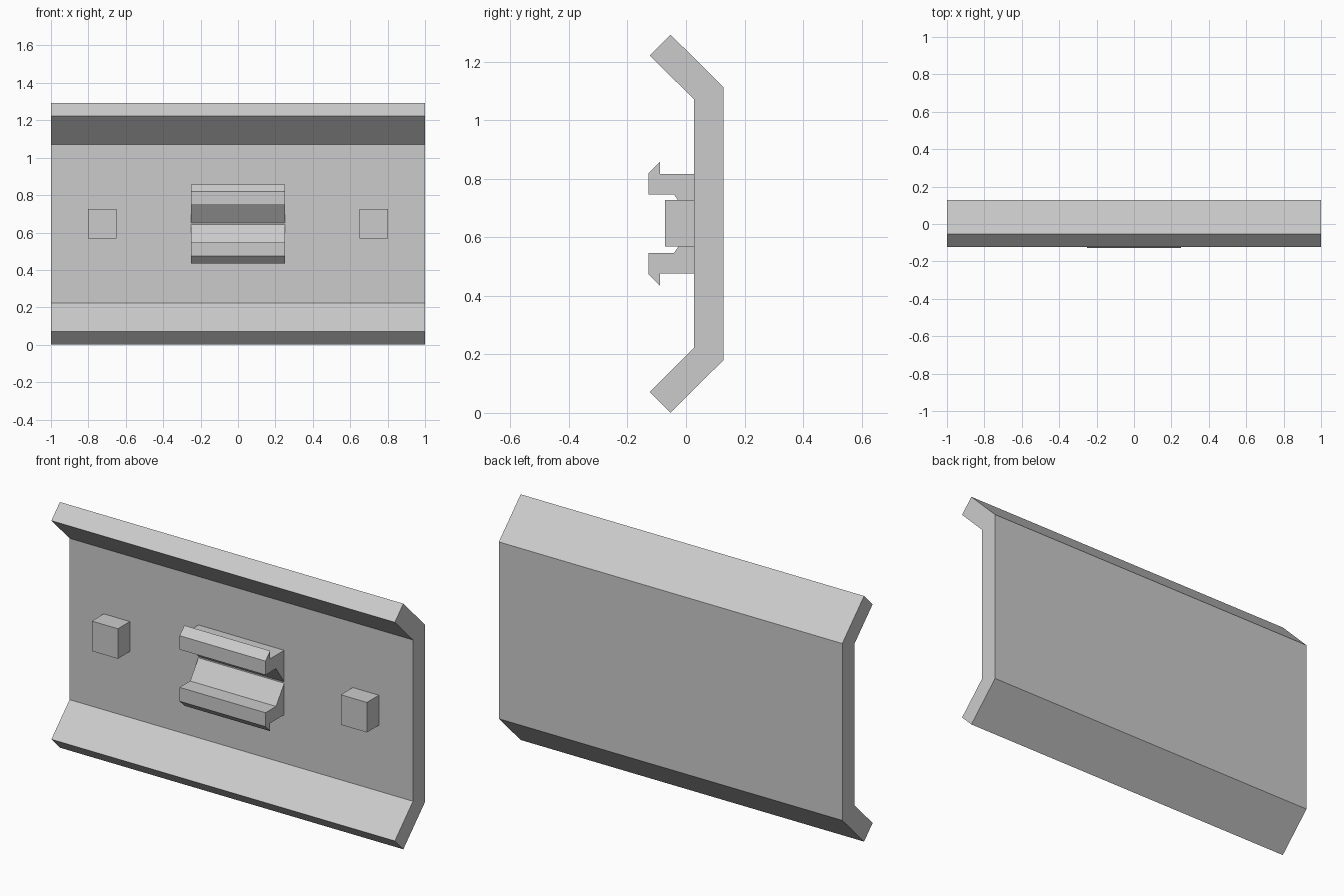
import bpy
import bmesh

cube = bpy.data.objects.get("Cube")
if cube:
    bpy.data.objects.remove(cube, do_unlink=True)

MID_Z = 0.6465      # height of the horizontal mirror plane
FACE_Y = 0.0275     # front face of the panel

grey = bpy.data.materials.new("light grey")
grey.use_nodes = True
grey.diffuse_color = (0.6, 0.6, 0.6, 1)
grey.node_tree.nodes["Principled BSDF"].inputs["Base Color"].default_value = (0.6, 0.6, 0.6, 1)


def extrude_profile(name, profile, x0, x1):
    """Extrude a closed (y, z) outline along x."""
    bm = bmesh.new()
    face = bm.faces.new([bm.verts.new((x0, y, z)) for y, z in profile])
    result = bmesh.ops.extrude_face_region(bm, geom=[face])
    moved = [v for v in result["geom"] if isinstance(v, bmesh.types.BMVert)]
    bmesh.ops.translate(bm, vec=(x1 - x0, 0, 0), verts=moved)
    bmesh.ops.recalc_face_normals(bm, faces=bm.faces)
    mesh = bpy.data.meshes.new(name)
    bm.to_mesh(mesh)
    bm.free()
    mesh.materials.append(grey)
    obj = bpy.data.objects.new(name, mesh)
    bpy.context.collection.objects.link(obj)
    return obj


def flip(profile):
    """Mirror an outline top to bottom."""
    return [(y, 2 * MID_Z - z) for y, z in reversed(profile)]


# Panel with its two angled flanges
upper_half = [(FACE_Y, 1.071), (-0.124, 1.222), (-0.053, 2 * MID_Z), (0.1285, 1.112)]
extrude_profile("panel", upper_half + flip(upper_half), -1, 1)

# Barbed clip jaws, sloping together at the panel
jaw = [(FACE_Y, 0.816), (-0.089, 0.816), (-0.089, 0.858), (-0.1285, 0.819),
       (-0.1285, 0.746), (-0.041, 0.746), (FACE_Y, 0.65)]
extrude_profile("upper_clip_jaw", jaw, -0.25, 0.25)
extrude_profile("lower_clip_jaw", flip(jaw), -0.25, 0.25)

# Square locating pegs
peg = [(-0.072, 0.569), (FACE_Y, 0.569), (FACE_Y, 0.727), (-0.072, 0.727)]
for name, x in (("left_peg", 0.725), ("right_peg", -0.725)):
    extrude_profile(name, peg, x - 0.076, x + 0.076)
